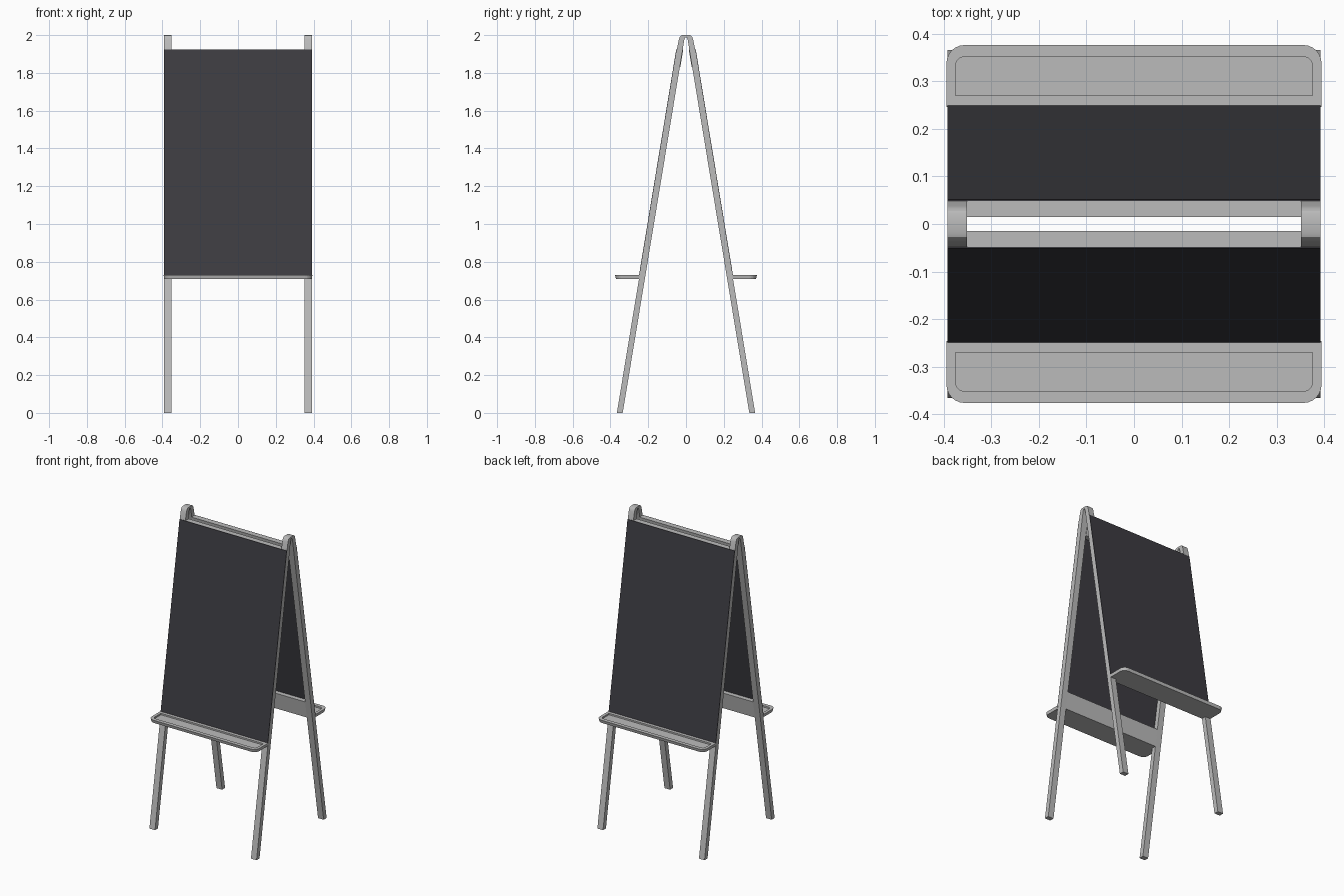
import bpy, bmesh, math

cube = bpy.data.objects.get("Cube")
if cube:
    bpy.data.objects.remove(cube, do_unlink=True)


def material(name, rgb):
    m = bpy.data.materials.new(name)
    m.use_nodes = True
    m.diffuse_color = (*rgb, 1)
    m.node_tree.nodes["Principled BSDF"].inputs["Base Color"].default_value = (*rgb, 1)
    return m


GREY = material("grey frame", (0.5, 0.5, 0.5))
BOARD = material("chalkboard", (0.046, 0.045, 0.053))

HALF = 0.392      # half width of the easel
INNER = 0.351     # inner face of the legs
SLOPE = 0.165     # lean of each side
THICK = 0.031     # leg depth


def outer(z):
    return 0.366 - SLOPE * z


def loft(name, rings, mat):
    """Skin a stack of equal-length point rings and cap both ends."""
    bm = bmesh.new()
    rows = [[bm.verts.new(p) for p in ring] for ring in rings]
    n = len(rows[0])
    for a, b in zip(rows, rows[1:]):
        for i in range(n):
            j = (i + 1) % n
            bm.faces.new((a[i], a[j], b[j], b[i]))
    bm.faces.new(rows[0])
    bm.faces.new(rows[-1])
    bmesh.ops.recalc_face_normals(bm, faces=bm.faces)
    mesh = bpy.data.meshes.new(name)
    bm.to_mesh(mesh)
    bm.free()
    mesh.materials.append(mat)
    obj = bpy.data.objects.new(name, mesh)
    bpy.context.collection.objects.link(obj)
    return obj


def prism(name, profile, x0, x1, mat):
    return loft(name, [[(x, y, z) for y, z in profile] for x in (x0, x1)], mat)


def slab(name, side, z0, z1, near, far, half, mat):
    """Leaning board; near and far are offsets out from the outer face."""
    profile = [(side * (outer(z) + d), z)
               for z, d in ((z0, near), (z1, near), (z1, far), (z0, far))]
    return prism(name, profile, -half, half, mat)


def tray_outline(side, half, back, front, radius, z, steps=6):
    """Plan outline with the two front corners rounded."""
    pts = [(-half, back)]
    for sx, start in ((-1, math.pi), (1, math.pi / 2)):
        for i in range(steps + 1):
            a = start - i * math.pi / 2 / steps
            pts.append((sx * (half - radius) + radius * math.cos(a),
                        front - radius + radius * math.sin(a)))
    pts.append((half, back))
    return [(x, side * y, z) for x, y in pts]


# Leg pairs, each joined over the top by a small arch
half_arch = [(outer(0), 0), (outer(1.925), 1.925), (0.038, 1.975),
             (0.033, 1.99), (0.027, 1.997), (0.018, 2.0)]
half_inside = [(0.004, 1.988), (0.009, 1.975), (outer(0) - THICK, 0)]
arch = half_arch + [(-y, z) for y, z in reversed(half_arch)]
arch += [(-y, z) for y, z in reversed(half_inside)] + half_inside
for label, x0, x1 in (("left", INNER, HALF), ("right", -HALF, -INNER)):
    legs = prism(label + "_legs", arch, x0, x1, GREY)
    bpy.context.view_layer.objects.active = legs
    legs.select_set(True)
    bpy.ops.object.shade_smooth_by_angle(angle=math.radians(30))
    legs.select_set(False)

for label, side in (("front", -1), ("back", 1)):
    # Chalkboard sheet and the rails behind it
    slab(label + "_board", side, 0.73, 1.925, 0.0, 0.003, HALF, BOARD)
    slab(label + "_top_rail", side, 1.83, 1.925, -THICK - 0.003, 0.0, INNER, GREY)
    slab(label + "_bottom_rail", side, 0.71, 0.82, -THICK, 0.0, INNER, GREY)
    # Chalk tray with a shallow recess
    loft(label + "_tray", [
        tray_outline(side, 0.391, 0.246, 0.371, 0.036, 0.71),
        tray_outline(side, 0.394, 0.246, 0.376, 0.038, 0.73),
        tray_outline(side, 0.375, 0.27, 0.351, 0.018, 0.73),
        tray_outline(side, 0.375, 0.27, 0.351, 0.018, 0.72),
    ], GREY)
